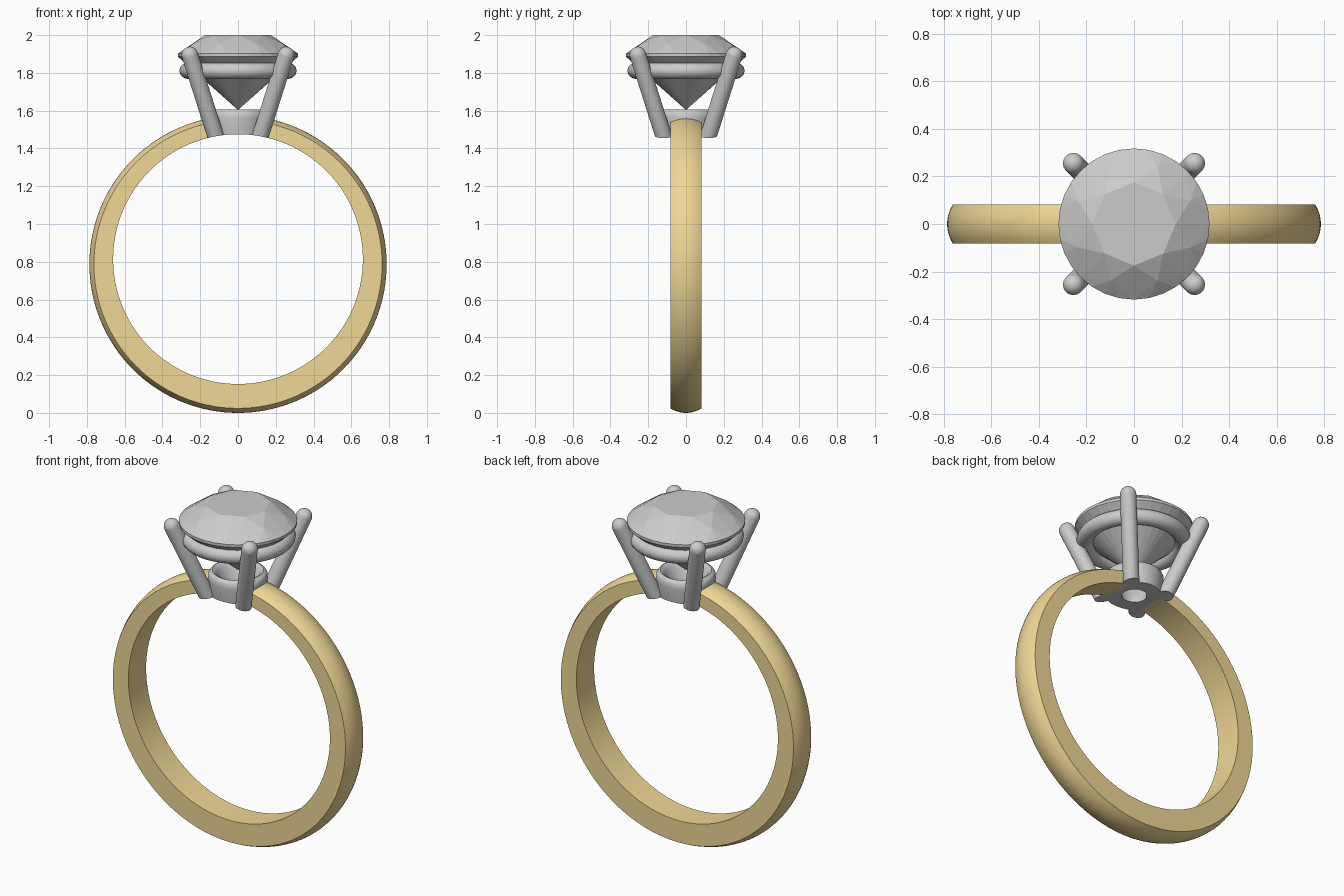
import bpy, bmesh, math
from mathutils import Vector

if "Cube" in bpy.data.objects:
    bpy.data.objects.remove(bpy.data.objects["Cube"])

FINGER_Z, FINGER_R = 0.814, 0.661


def finish(name, bm, smooth=35, color=None):
    bmesh.ops.remove_doubles(bm, verts=bm.verts, dist=1e-5)
    bmesh.ops.recalc_face_normals(bm, faces=bm.faces)
    me = bpy.data.meshes.new(name)
    bm.to_mesh(me)
    bm.free()
    ob = bpy.data.objects.new(name, me)
    bpy.context.collection.objects.link(ob)
    if color:
        mat = bpy.data.materials.new(name + "_colour")
        mat.diffuse_color = color
        mat.use_nodes = True
        mat.node_tree.nodes["Principled BSDF"].inputs["Base Color"].default_value = mat.diffuse_color
        me.materials.append(mat)
    if smooth:
        bpy.ops.object.select_all(action='DESELECT')
        bpy.context.view_layer.objects.active = ob
        ob.select_set(True)
        bpy.ops.object.shade_smooth_by_angle(angle=math.radians(smooth))
    return ob


def bridge(bm, rows, closed):
    """Quads between successive closed point loops."""
    rows = [[bm.verts.new(p) for p in row] for row in rows]
    n = len(rows[0])
    for i in range(len(rows) if closed else len(rows) - 1):
        a, b = rows[i], rows[(i + 1) % len(rows)]
        for j in range(n):
            k = (j + 1) % n
            bm.faces.new((a[j], a[k], b[k], b[j]))
    return rows


def lathe(name, profile, sides, closed=False):
    bm = bmesh.new()
    rows = [[(r * math.cos(math.tau * j / sides), r * math.sin(math.tau * j / sides), z)
             for j in range(sides)] for r, z in profile]
    bridge(bm, rows, closed)
    return finish(name, bm)


# Band: domed section, thinner at the top, with a gap where the head sits
bm = bmesh.new()
W, OUT_Z, OUT_R, DOME = 0.083, 0.787, 0.763, 0.024
gap, steps = 0.17, 128
rows = []
for i in range(steps + 1):
    t = gap + (math.tau - 2 * gap) * i / steps
    s, c = math.sin(t), math.cos(t)
    row = [(FINGER_R * s, y, FINGER_Z + FINGER_R * c) for y in (W, -W)]
    for j in range(11):
        u = -1 + j / 5
        r = OUT_R + DOME * (1 - u * u)
        row.append((r * s, u * W, OUT_Z + r * c))
    rows.append(row)
vr = bridge(bm, rows, False)
bm.faces.new(vr[0])
bm.faces.new(vr[-1])
finish("band", bm, 25, (0.87, 0.68, 0.30, 1))

# Finger-hole cutter trims the underside of the head
bpy.ops.mesh.primitive_cylinder_add(vertices=192, radius=FINGER_R, depth=1,
                                    location=(0, 0, FINGER_Z), rotation=(math.pi / 2, 0, 0))
cutter = bpy.context.object
cutter.name = "finger_hole_cutter"
cutter.hide_render = True
cutter.display_type = 'WIRE'


def trim(ob):
    m = ob.modifiers.new("trim", 'BOOLEAN')
    m.operation, m.solver, m.object = 'DIFFERENCE', 'EXACT', cutter


# Base cup with a through hole
cup = lathe("base_cup", [(0.140, 1.40), (0.152, 1.50), (0.160, 1.56), (0.159, 1.585),
                         (0.150, 1.60), (0.138, 1.606), (0.125, 1.60), (0.112, 1.58),
                         (0.085, 1.53), (0.068, 1.49), (0.068, 1.40)], 64, True)
trim(cup)

# Gallery ring under the stone
lathe("gallery_ring", [(0.264 + 0.046 * math.cos(a), 1.811 + 0.043 * math.sin(a))
                       for a in (math.tau * i / 20 for i in range(20))], 72, True)

# Four prongs with rounded tips
R = 0.044
for i in range(4):
    sx, sy = ((1, 1), (-1, 1), (-1, -1), (1, -1))[i]
    tip = Vector((0.255 * sx, 0.255 * sy, 1.895))
    foot = Vector((0.117 * sx, 0.117 * sy, 1.46))
    axis = (tip - foot).normalized()
    foot -= axis * 0.06
    length = (tip - foot).length
    profile = [(0, 0), (R, 0)] + [(R * math.cos(a), length + R * math.sin(a))
                                  for a in (math.pi / 2 * k / 7 for k in range(8))]
    prong = lathe("prong_%d" % (i + 1), profile, 28)
    prong.location = foot
    prong.rotation_mode = 'QUATERNION'
    prong.rotation_quaternion = Vector((0, 0, 1)).rotation_difference(axis)
    trim(prong)

# Faceted brilliant stone: hull of table, crown, girdle, pavilion tip
bm = bmesh.new()
for r, z, n, off in ((0.175, 2.0, 8, 0), (0.258, 1.953, 8, 0.5), (0.318, 1.902, 32, 0),
                     (0.318, 1.886, 32, 0), (0.0, 1.604, 1, 0)):
    for j in range(n):
        a = math.tau * (j + off) / n
        bm.verts.new((r * math.cos(a), r * math.sin(a), z))
bmesh.ops.convex_hull(bm, input=bm.verts)
finish("stone", bm, 0)
